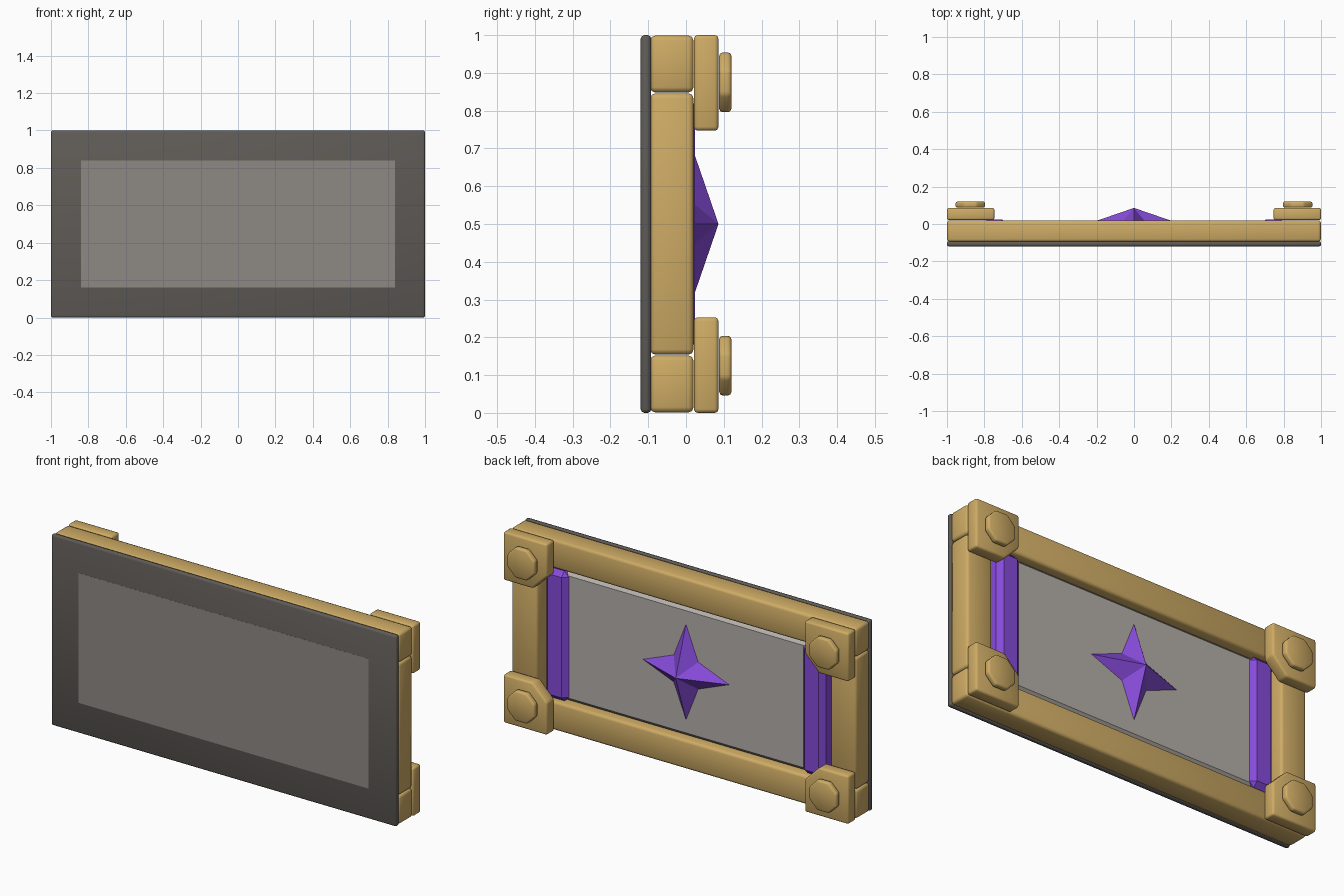
import bpy, bmesh, math

if "Cube" in bpy.data.objects:
    bpy.data.objects.remove(bpy.data.objects["Cube"])

def material(name, rgb):
    m = bpy.data.materials.new(name)
    m.diffuse_color = (*rgb, 1)
    m.use_nodes = True
    m.node_tree.nodes["Principled BSDF"].inputs["Base Color"].default_value = m.diffuse_color
    return m

GOLD = material("gold", (0.62, 0.41, 0.13))
PURPLE = material("purple", (0.24, 0.07, 0.70))
DARK = material("dark_stone", (0.115, 0.105, 0.095))
MID = material("mid_stone", (0.27, 0.25, 0.23))
LIGHT = material("light_stone", (0.46, 0.43, 0.40))

def finish(name, bm, mat, bevel=0, segments=2):
    """Soft parts get a two-step smooth bevel, hard parts a flat chamfer."""
    bmesh.ops.recalc_face_normals(bm, faces=bm.faces)
    for f in bm.faces:
        f.smooth = bevel > 0 and segments > 1
    me = bpy.data.meshes.new(name)
    bm.to_mesh(me)
    bm.free()
    ob = bpy.data.objects.new(name, me)
    bpy.context.collection.objects.link(ob)
    me.materials.append(mat)
    if bevel:
        b = ob.modifiers.new("bevel", 'BEVEL')
        b.width, b.segments, b.limit_method = bevel, segments, 'ANGLE'
    return ob

def prism(name, pts, y0, y1, mat, bevel=0, segments=2):
    """Extrude an x-z outline from y0 to y1."""
    bm = bmesh.new()
    f = bm.faces.new([bm.verts.new((x, y0, z)) for x, z in pts])
    ext = bmesh.ops.extrude_face_region(bm, geom=[f])
    bmesh.ops.translate(bm, vec=(0, y1 - y0, 0),
                        verts=[v for v in ext["geom"] if isinstance(v, bmesh.types.BMVert)])
    return finish(name, bm, mat, bevel, segments)

def box(name, x0, x1, y0, y1, z0, z1, mat, bevel=0.014, segments=2):
    return prism(name, [(x0, z0), (x1, z0), (x1, z1), (x0, z1)], y0, y1, mat, bevel, segments)

# Front plate with its lighter centre, and chamfered panel on the back
box("front_plate", -1, 1, -0.12, -0.092, 0, 1, DARK, 0.01)
box("front_centre", -0.84, 0.84, -0.1204, -0.11, 0.16, 0.84, MID, 0)
box("back_panel", -0.72, 0.72, -0.1, -0.002, 0.16, 0.84, LIGHT, 0.02, 1)

# Frame rails
for name, z in (("bottom_rail", 0.001), ("top_rail", 0.848)):
    box(name, -0.999, 0.999, -0.095, 0.02, z, z + 0.151, GOLD)

for side, s in (("left", -1), ("right", 1)):
    # Frame stiles and chamfered purple strips
    x0, x1 = sorted((s * 0.85, s * 0.998))
    box(side + "_stile", x0, x1, -0.095, 0.02, 0.154, 0.846, GOLD)
    x0, x1 = sorted((s * 0.68, s * 0.81))
    box(side + "_strip", x0, x1, -0.08, 0.024, 0.16, 0.84, PURPLE, 0.025, 1)
    for level, t in (("bottom", -1), ("top", 1)):
        # Corner block with its inner corner cut off
        outline = [(1, 0.5), (1, 0.247), (0.83, 0.247), (0.747, 0.33), (0.747, 0.5)]
        prism(f"{level}_{side}_corner_block",
              [(s * x, 0.5 + t * z) for x, z in outline], 0.021, 0.086, GOLD, 0.01)
        # Eight-sided bolt head
        r = 0.079 / math.cos(math.pi / 8)
        ring = [(s * 0.875 + r * math.cos(a), 0.5 + t * 0.375 + r * math.sin(a))
                for a in (math.pi / 8 + k * math.pi / 4 for k in range(8))]
        prism(f"{level}_{side}_bolt", ring, 0.088, 0.12, GOLD, 0.009)

# Faceted four-pointed star
bm = bmesh.new()
rim = []
for k in range(8):
    r, a = (0.25, 0.1)[k % 2], k * math.pi / 4
    rim.append(bm.verts.new((r * math.cos(a), 0, 0.5 + r * math.sin(a))))
tip = bm.verts.new((0, 0.086, 0.5))
for k in range(8):
    bm.faces.new((rim[k], rim[(k + 1) % 8], tip))
bm.faces.new(rim[::-1])
finish("star", bm, PURPLE)
